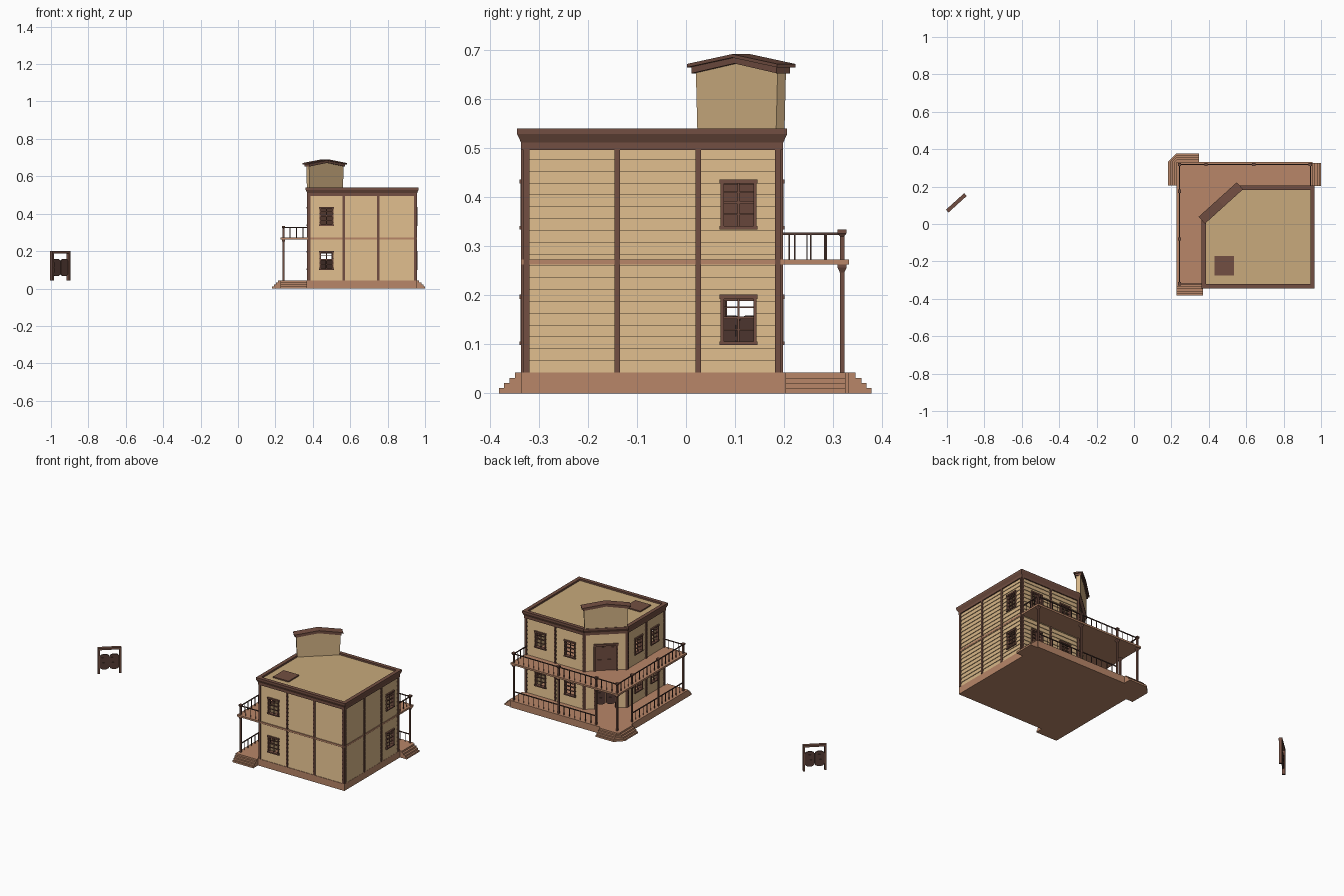
import bpy, bmesh, math
from mathutils import Matrix, Vector

if "Cube" in bpy.data.objects:
    bpy.data.objects.remove(bpy.data.objects["Cube"])

I = Matrix.Identity(4)

def material(name, col):
    m = bpy.data.materials.new(name)
    m.diffuse_color = (*col, 1)
    m.use_nodes = True
    m.node_tree.nodes["Principled BSDF"].inputs["Base Color"].default_value = m.diffuse_color
    return m

TAN = material("tan_siding", (0.67, 0.46, 0.24))
ROOF = material("roof_tan", (0.58, 0.40, 0.20))
DECK = material("deck_wood", (0.48, 0.24, 0.14))
TRIM = material("brown_trim", (0.17, 0.078, 0.054))
DARK = material("dark_wood", (0.09, 0.045, 0.035))

def part(name, bm, mat):
    bmesh.ops.recalc_face_normals(bm, faces=bm.faces)
    me = bpy.data.meshes.new(name)
    bm.to_mesh(me)
    bm.free()
    me.materials.append(mat)
    ob = bpy.data.objects.new(name, me)
    bpy.context.collection.objects.link(ob)
    return ob

def loft(bm, rings, M=I, caps=True, cyclic=False):
    vs = [[bm.verts.new(M @ Vector(p)) for p in r] for r in rings]
    n = len(rings[0])
    pairs = list(zip(vs, vs[1:])) + ([(vs[-1], vs[0])] if cyclic else [])
    for a, b in pairs:
        for i in range(n):
            j = (i + 1) % n
            bm.faces.new((a[i], a[j], b[j], b[i]))
    if caps and not cyclic:
        bm.faces.new(vs[0])
        bm.faces.new(vs[-1])

def box(bm, x0, x1, y0, y1, z0, z1, M=I):
    q = [(x0, y0), (x1, y0), (x1, y1), (x0, y1)]
    loft(bm, [[(x, y, z) for x, y in q] for z in (z0, z1)], M)

def slab(bm, pts, z0, z1):
    loft(bm, [[(x, y, z) for x, y in pts] for z in (z0, z1)])

def plate(bm, pts, y0, y1, M=I):
    loft(bm, [[(x, y, z) for x, z in pts] for y in (y0, y1)], M)

def frame(a, b):
    # local x runs along the wall, local y points inward
    d = Vector((b[0] - a[0], b[1] - a[1])).normalized()
    return Matrix(((d.x, -d.y, 0, a[0]), (d.y, d.x, 0, a[1]), (0, 0, 1, 0), (0, 0, 0, 1)))

def offset(poly, o):
    out = []
    for i, p in enumerate(poly):
        p = Vector(p)
        d1 = (p - Vector(poly[i - 1])).normalized()
        d2 = (Vector(poly[(i + 1) % len(poly)]) - p).normalized()
        n1, n2 = Vector((d1.y, -d1.x)), Vector((d2.y, -d2.x))
        out.append(tuple(p + (n1 + n2) * o / (1 + n1.dot(n2))))
    return out

# Levels and plan
Z0, ZD, ZT, PITCH = 0.042, 0.273, 0.50, 0.0241
X0, X1, Y0, Y1 = 0.228, 0.955, -0.335, 0.332
PLAN = [(0.378, -0.328), (0.95, -0.328), (0.95, 0.19), (0.555, 0.19), (0.378, 0.03)]
ZWIN = (0.15, 0.385)

# Base platform with stepped stairs
bm = bmesh.new()
box(bm, X0, X1, Y0, Y1, 0, Z0)
part("base_platform", bm, DECK)
bm = bmesh.new()
for i, o in enumerate((0.046, 0.036, 0.025, 0.013)):
    za, zb = i * Z0 / 4, (i + 1) * Z0 / 4
    box(bm, X1, X1 + o, 0.203, 0.325, za, zb)
    box(bm, X0, 0.37, Y0 - o, Y0, za, zb)
    slab(bm, [(X0, 0.205), (X0 - o, 0.205), (X0 - o, Y1), (X0, Y1 + o),
              (0.347, Y1 + o), (0.347, Y1)], za, zb)
part("steps", bm, DECK)

# Upper balcony floor
bm = bmesh.new()
box(bm, X0, X1, Y0, Y1, 0.262, ZD)
part("balcony_deck", bm, DECK)

# Walls: clapboards split around openings
def siding(bm, M, L, holes):
    n = round((ZT - Z0) / PITCH)
    p = (ZT - Z0) / n
    for k in range(n):
        b = Z0 + k * p
        cuts = sorted({b, b + p} | {z for h in holes for z in h[2:] if b < z < b + p})
        for za, zb in zip(cuts, cuts[1:]):
            ya, yb = (-0.004 * (1 - (z - b) / p) for z in (za, zb))
            xs = [0]
            for h in sorted(holes):
                if h[2] < (za + zb) / 2 < h[3]:
                    xs += [h[0], h[1]]
            xs.append(L)
            for s, e in zip(xs[::2], xs[1::2]):
                loft(bm, [[(x, ya, za), (x, yb, zb), (x, 0.012, zb), (x, 0.012, za)]
                          for x in (s, e)], M)

def window(bm, M, u, z):
    w, h = 0.037, 0.05
    for s in (-1, 1):
        a, b = sorted((u + s * w, u + s * (w - 0.007)))
        box(bm, a, b, -0.009, 0.012, z - h, z + h, M)
    box(bm, u - w - 0.002, u + w + 0.002, -0.011, 0.012, z + h - 0.008, z + h + 0.001, M)
    box(bm, u - w - 0.002, u + w + 0.002, -0.011, 0.012, z - h - 0.001, z - h + 0.006, M)
    box(bm, u - 0.002, u + 0.002, -0.003, 0.005, z - h, z + h, M)
    for dz, t in ((0.004, 0.003), (0.025, 0.0015), (-0.02, 0.0015)):
        box(bm, u - w, u + w, -0.003, 0.005, z + dz - t, z + dz + t, M)

names = ("front", "right", "back", "corner", "left")
wins = ([0.095], [0.435], [0.10, 0.30], [], [0.105, 0.26])
mids = ([0.187, 0.372], [0.188, 0.353], [0.20], [], [0.18])
for i, nm in enumerate(names):
    a, b = PLAN[i], PLAN[(i + 1) % 5]
    M, L = frame(a, b), math.dist(a, b)
    holes = [(u - 0.032, u + 0.032, z - 0.045, z + 0.045) for u in wins[i] for z in ZWIN]
    if nm == "corner":
        CM, CL = M, L
        holes = [(L / 2 - 0.06, L / 2 + 0.06, Z0, 0.195), (L / 2 - 0.06, L / 2 + 0.06, ZD, 0.43)]
    bm = bmesh.new()
    siding(bm, M, L, holes)
    part(nm + "_wall", bm, TAN)
    bm = bmesh.new()
    for u in [0.003, L - 0.003] + mids[i]:
        box(bm, u - 0.006, u + 0.006, -0.008, 0.004, Z0, ZT, M)
    part(nm + "_wall_posts", bm, TRIM)
    if wins[i]:
        bm = bmesh.new()
        for u in wins[i]:
            for z in ZWIN:
                window(bm, M, u, z)
        part(nm + "_windows", bm, TRIM)

# Upper corner door with frame and panels
bm = bmesh.new()
c = CL / 2
box(bm, c - 0.06, c + 0.06, 0.0, 0.008, ZD, 0.43, CM)
for s in (-1, 1):
    box(bm, c + s * 0.062 - 0.006, c + s * 0.062 + 0.006, -0.009, 0.012, ZD, 0.432, CM)
    for za, zb in ((0.285, 0.34), (0.352, 0.415)):
        m = c + s * 0.028
        box(bm, m - 0.018, m + 0.018, -0.003, 0.001, za, zb, CM)
box(bm, c - 0.07, c + 0.07, -0.011, 0.012, 0.425, 0.437, CM)
part("upper_door", bm, TRIM)

# Swing doors, one in the corner entry and one standing apart
def swing_doors(name, M):
    bm = bmesh.new()
    for s in (-1, 1):
        box(bm, s * 0.06 - 0.006, s * 0.06 + 0.006, -0.009, 0.009, Z0, 0.2, M)
    box(bm, -0.066, 0.066, -0.01, 0.01, 0.188, 0.2, M)
    part(name + "_frame", bm, TRIM)
    bm = bmesh.new()
    for s in (-1, 1):
        arc = [(-math.cos(t * math.pi / 8), 0.014 * math.sin(t * math.pi / 8)) for t in range(9)]
        mid = s * 0.0275
        pts = [(mid + 0.0262 * x, 0.145 + h) for x, h in arc]
        pts += [(mid - 0.0262 * x, 0.08 - h) for x, h in arc]
        plate(bm, pts, -0.003, 0.003, M)
        box(bm, mid - 0.019, mid + 0.019, -0.0045, 0.0045, 0.085, 0.108, M)
        box(bm, mid - 0.019, mid + 0.019, -0.0045, 0.0045, 0.116, 0.139, M)
    part(name + "_leaves", bm, DARK)

ENTRY = CM @ Matrix.Translation((c, 0, 0))
swing_doors("entry_door", ENTRY)
swing_doors("spare_door", Matrix.Translation((-0.95 - ENTRY.translation.x, 0.003, 0)) @ ENTRY)

# Cornice and roof
bm = bmesh.new()
prof = [(-0.008, 0.496), (0.008, 0.496), (0.008, 0.511), (0.016, 0.528), (0.016, 0.54), (-0.007, 0.54)]
loft(bm, [[(x, y, z) for x, y in offset(PLAN, o)] for o, z in prof], cyclic=True)
part("cornice", bm, TRIM)
bm = bmesh.new()
slab(bm, offset(PLAN, -0.004), 0.515, 0.53)
part("roof", bm, ROOF)
bm = bmesh.new()
box(bm, 0.43, 0.535, -0.275, -0.172, 0.528, 0.537)
part("roof_hatch", bm, TRIM)

# False front over the corner with gabled cap
bm = bmesh.new()
plate(bm, [(0, 0.525), (CL, 0.525), (CL + 0.005, 0.66), (c, 0.682), (-0.005, 0.66)], -0.014, 0.009, CM)
part("false_front", bm, TAN)
bm = bmesh.new()
for e, z, t, ya, yb in ((0.01, 0.652, 0.015, -0.021, 0.016), (0.018, 0.664, 0.007, -0.028, 0.022)):
    plate(bm, [(-e, z), (c, z + 0.02), (CL + e, z), (CL + e, z + t), (c, z + 0.02 + t), (-e, z + t)], ya, yb, CM)
part("false_front_cap", bm, TRIM)

# Porch posts, lower and upper
POSTS = [(0.243, -0.32), (0.243, -0.08), (0.243, 0.175), (0.243, 0.318),
         (0.385, 0.318), (0.64, 0.318), (0.943, 0.318)]
bm = bmesh.new()
for x, y in POSTS:
    for prof in ([(0.0045, Z0), (0.0045, 0.246), (0.009, 0.256), (0.009, 0.263)],
                 [(0.0045, ZD), (0.0045, 0.32), (0.009, 0.326), (0.009, 0.334)]):
        loft(bm, [[(x + h * i, y + h * j, z) for i, j in ((-1, -1), (1, -1), (1, 1), (-1, 1))]
                  for h, z in prof])
part("porch_posts", bm, TRIM)

# Railings
def railing(bm, p, q, z):
    M, L = frame(p, q), math.dist(p, q)
    box(bm, 0, L, -0.0025, 0.0025, z + 0.05, z + 0.055, M)
    n = max(2, round(L / 0.035))
    for k in range(1, n):
        u = L * k / n
        box(bm, u - 0.0015, u + 0.0015, -0.0015, 0.0015, z, z + 0.05, M)

bm = bmesh.new()
for k, (p, q) in enumerate(zip(POSTS, POSTS[1:])):
    railing(bm, p, q, ZD)
    if k not in (2, 3):
        railing(bm, p, q, Z0)
railing(bm, POSTS[0], (0.378, -0.32), ZD)
railing(bm, POSTS[-1], (0.943, 0.19), ZD)
part("railings", bm, DARK)
